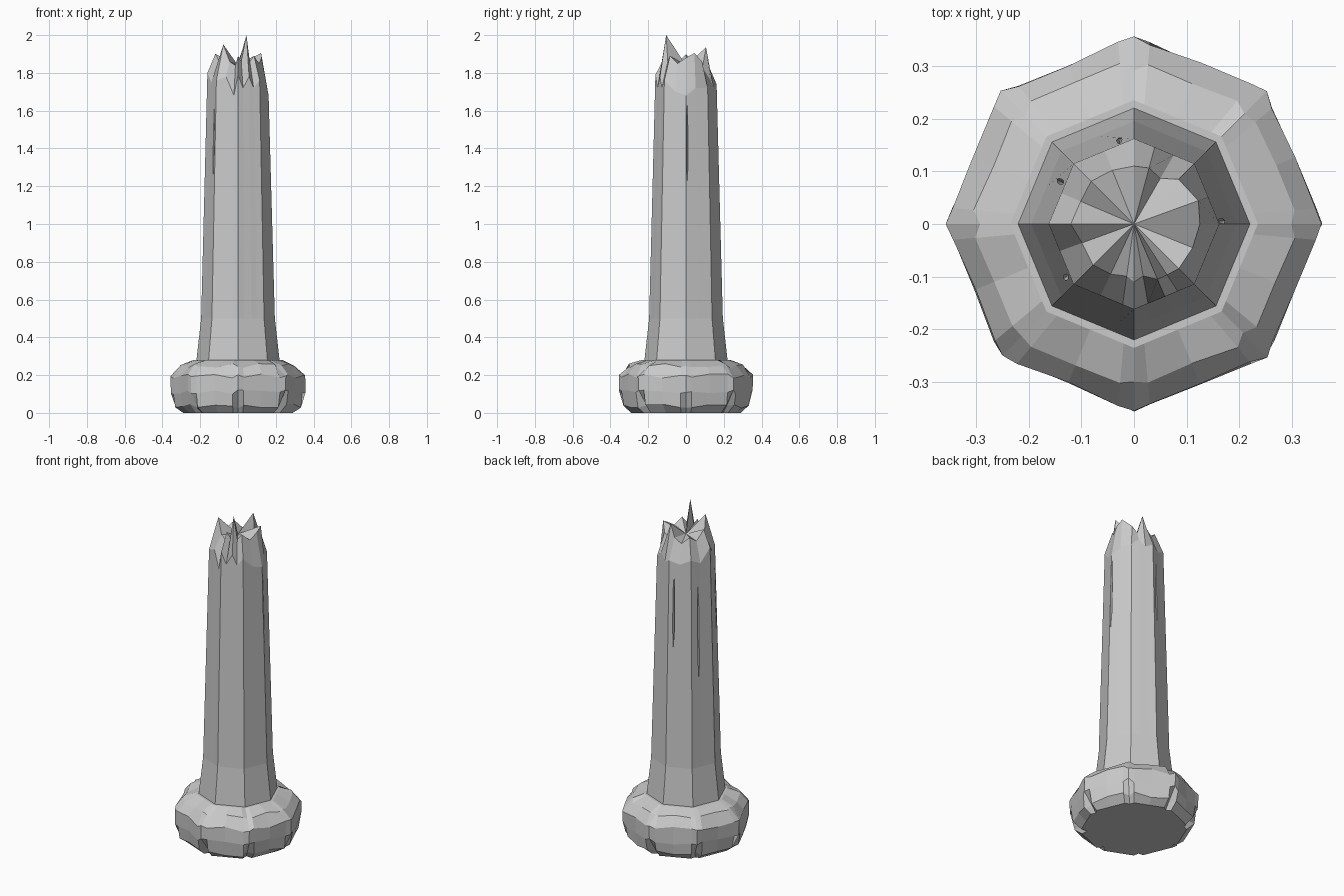
import bpy, bmesh, math, random

if "Cube" in bpy.data.objects:
    bpy.data.objects.remove(bpy.data.objects["Cube"])

random.seed(4)


def octagon(deg, r):
    """Radius of an octagon (corners every 45 degrees) at an angle."""
    a = (deg + 360) % 45 - 22.5
    return r * math.cos(math.radians(22.5)) / math.cos(math.radians(a))


def polar(deg, r, z):
    a = math.radians(deg)
    return (r * math.cos(a), r * math.sin(a), z)


def loft(name, rings, top_z):
    """Skin rings of points, flat cap below and a fan to the centre on top."""
    bm = bmesh.new()
    vs = [[bm.verts.new(p) for p in ring] for ring in rings]
    n = len(vs[0])
    for lo, hi in zip(vs, vs[1:]):
        for i in range(n):
            j = (i + 1) % n
            bm.faces.new((lo[i], lo[j], hi[j], hi[i]))
    bm.faces.new(vs[0][::-1])
    tip = bm.verts.new((0, 0, top_z))
    for i in range(n):
        bm.faces.new((vs[-1][i], vs[-1][(i + 1) % n], tip))
    bmesh.ops.recalc_face_normals(bm, faces=bm.faces)
    me = bpy.data.meshes.new(name)
    bm.to_mesh(me)
    bm.free()
    ob = bpy.data.objects.new(name, me)
    bpy.context.collection.objects.link(ob)
    return ob


# Splintered top: angle, shoulder height, tip radius, tip height
splinters = [
    (0, 1.68, .125, 1.88), (20, 1.72, .13, 1.905), (45, 1.72, .12, 1.86),
    (60, 1.76, .10, 1.83), (75, 1.72, .11, 1.935), (90, 1.74, .11, 1.86),
    (112, 1.72, .11, 1.83), (135, 1.75, .115, 1.87), (157, 1.72, .11, 1.84),
    (180, 1.80, .12, 1.90), (200, 1.75, .105, 1.86), (225, 1.76, .11, 1.95),
    (245, 1.78, .105, 1.86), (262, 1.68, .10, 1.84), (270, 1.79, .11, 1.89),
    (280, 1.72, .10, 1.86), (293, 1.78, .114, 2.0), (303, 1.72, .115, 1.86),
    (315, 1.76, .12, 1.89), (338, 1.70, .12, 1.85)]

# Broken octagonal shaft
rings = [[polar(s[0], octagon(s[0], r), z) for s in splinters]
         for r, z in ((.222, .26), (.22, .28), (.195, .5))]
rings.append([polar(s[0], octagon(s[0], .162), s[1]) for s in splinters])
rings.append([polar(s[0], s[2], s[3]) for s in splinters])
shaft = loft("broken_shaft", rings, 1.84)

# Thin cracks running down the shaft
for k, (deg, z, length) in enumerate(((2, 1.45, .5), (218, 1.42, .5),
                                      (100, 1.45, .5), (150, 1.3, .7))):
    bpy.ops.mesh.primitive_uv_sphere_add(segments=4, ring_count=2, radius=1)
    c = bpy.context.object
    c.name = "crack_cutter_%d" % k
    c.scale = (.025, .006, length / 2)
    c.location = polar(deg, octagon(deg, .172), z)
    c.rotation_euler = (0, 0, math.radians(deg))
    c.hide_render = True
    c.hide_set(True)
    m = shaft.modifiers.new("crack", 'BOOLEAN')
    m.operation = 'DIFFERENCE'
    m.solver = 'EXACT'
    m.object = c

# Chunky stone foot: radius, height, notch depth at the corners
profile = [(.30, .0, .04), (.345, .035, .06), (.357, .11, .0),
           (.357, .195, .0), (.315, .25, .025), (.235, .28, .0)]
rings = []
for i, (r, z, notch) in enumerate(profile):
    ring = []
    for c in range(8):
        for off in (-5, 0, 5, 22.5):
            deg = c * 45 + off
            rr = octagon(deg, r)
            if off == 0:
                rr -= notch * random.uniform(.5, 1.1)
            h = z
            if 0 < i < 5:
                rr += random.uniform(-.005, .002)
                h += random.uniform(-.012, .012)
            ring.append(polar(deg, rr, h))
    rings.append(ring)
loft("stone_foot", rings, .28)
